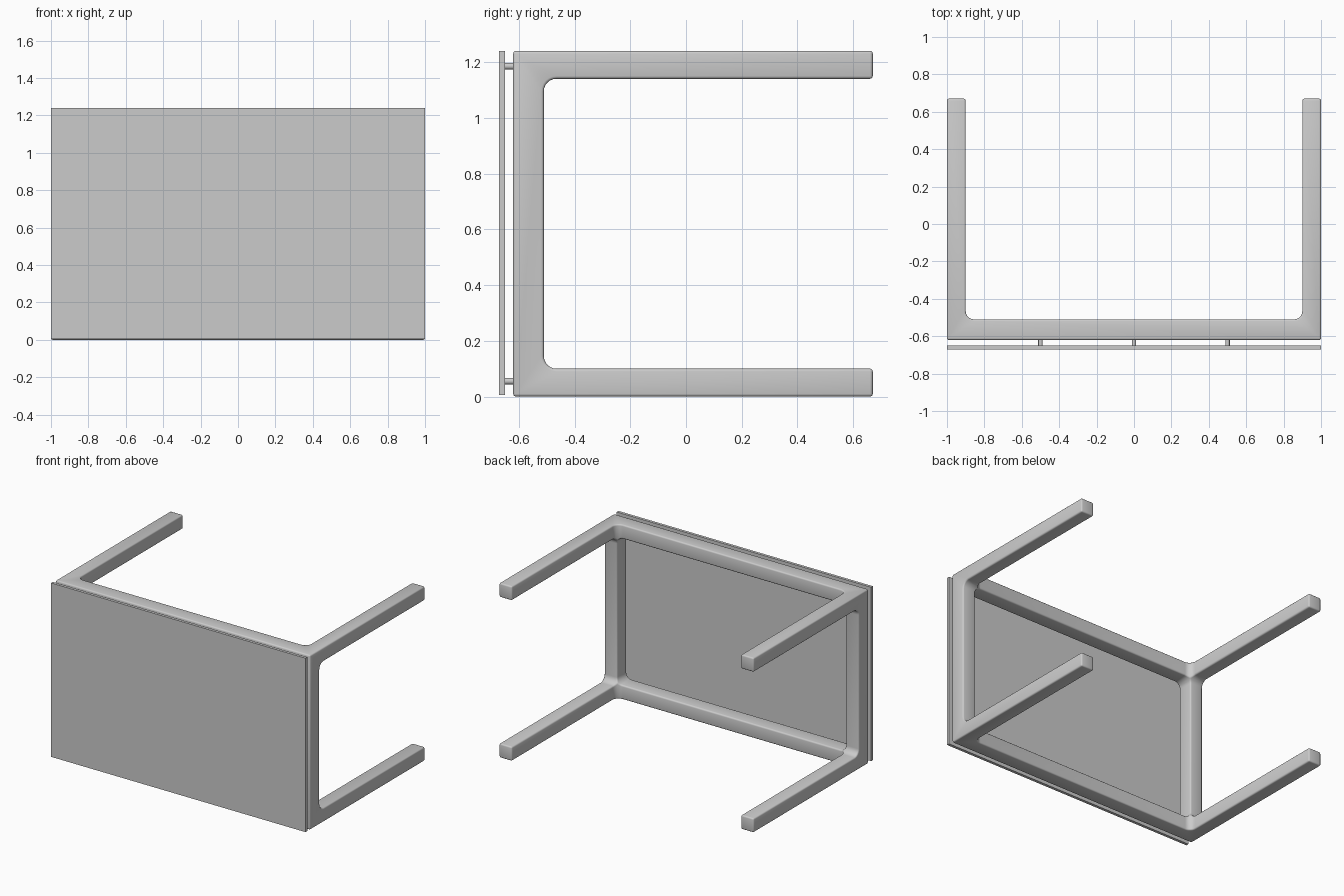
import bpy, bmesh, math
from mathutils import Vector

if "Cube" in bpy.data.objects:
    bpy.data.objects.remove(bpy.data.objects["Cube"])

W, H = 2.0, 1.24              # width (x) and height (z)
Y0, Y1 = -0.62, 0.67          # frame front face and leg ends
T = 0.1                       # bar thickness
YI = -0.51                    # inner face of the apron
R = 0.045                     # fillet radius of inner corners


def box(name, lo, hi):
    lo, hi = Vector(lo), Vector(hi)
    bpy.ops.mesh.primitive_cube_add(size=1, location=(lo + hi) / 2)
    ob = bpy.context.object
    ob.name = name
    ob.scale = hi - lo
    bpy.ops.object.transform_apply(location=True, scale=True)
    return ob


def tunnel(name, lo, hi, axis):
    """Box cutter with rounded edges running along one axis."""
    ob = box(name, lo, hi)
    bm = bmesh.new()
    bm.from_mesh(ob.data)
    edges = [e for e in bm.edges
             if abs((e.verts[0].co - e.verts[1].co).normalized()[axis]) > 0.9]
    bmesh.ops.bevel(bm, geom=edges, offset=R, segments=6, profile=0.5,
                    affect='EDGES')
    bm.to_mesh(ob.data)
    bm.free()
    ob.hide_render = True
    return ob


# Frame: solid block with three rounded tunnels cut through it
frame = box("frame_with_legs", (-W / 2, Y0, 0), (W / 2, Y1, H))
xi, z0, z1 = W / 2 - T, T, H - T
cutters = [
    tunnel("side_opening_cutter", (-2, YI, z0), (2, 2, z1), 0),
    tunnel("apron_opening_cutter", (-xi, -2, z0), (xi, 2, z1), 1),
    tunnel("end_opening_cutter", (-xi, YI, -1), (xi, 2, 3), 2),
]
bpy.context.view_layer.objects.active = frame
for c in cutters:
    m = frame.modifiers.new("cut", 'BOOLEAN')
    m.operation = 'DIFFERENCE'
    m.solver = 'EXACT'
    m.object = c
    bpy.ops.object.modifier_apply(modifier=m.name)
for c in cutters:
    bpy.data.objects.remove(c, do_unlink=True)

# Softened edges
bev = frame.modifiers.new("soft_edges", 'BEVEL')
bev.width = 0.01
bev.segments = 3
bev.limit_method = 'ANGLE'
bev.angle_limit = math.radians(40)
bpy.ops.object.select_all(action='DESELECT')
frame.select_set(True)
bpy.ops.object.modifier_apply(modifier=bev.name)
bpy.ops.object.shade_smooth_by_angle(angle=math.radians(35))

# Thin top panel standing off from the frame
box("top_panel", (-W / 2, -0.67, 0.005), (W / 2, -0.65, H))

# Spacer pins between panel and frame
for x in (-0.5, 0, 0.5):
    for z in (0.055, H - 0.055):
        bpy.ops.mesh.primitive_cylinder_add(
            vertices=24, radius=0.012, depth=0.036, location=(x, -0.635, z),
            rotation=(math.pi / 2, 0, 0))
        bpy.context.object.name = "spacer_pin"
        bpy.ops.object.shade_smooth_by_angle()
